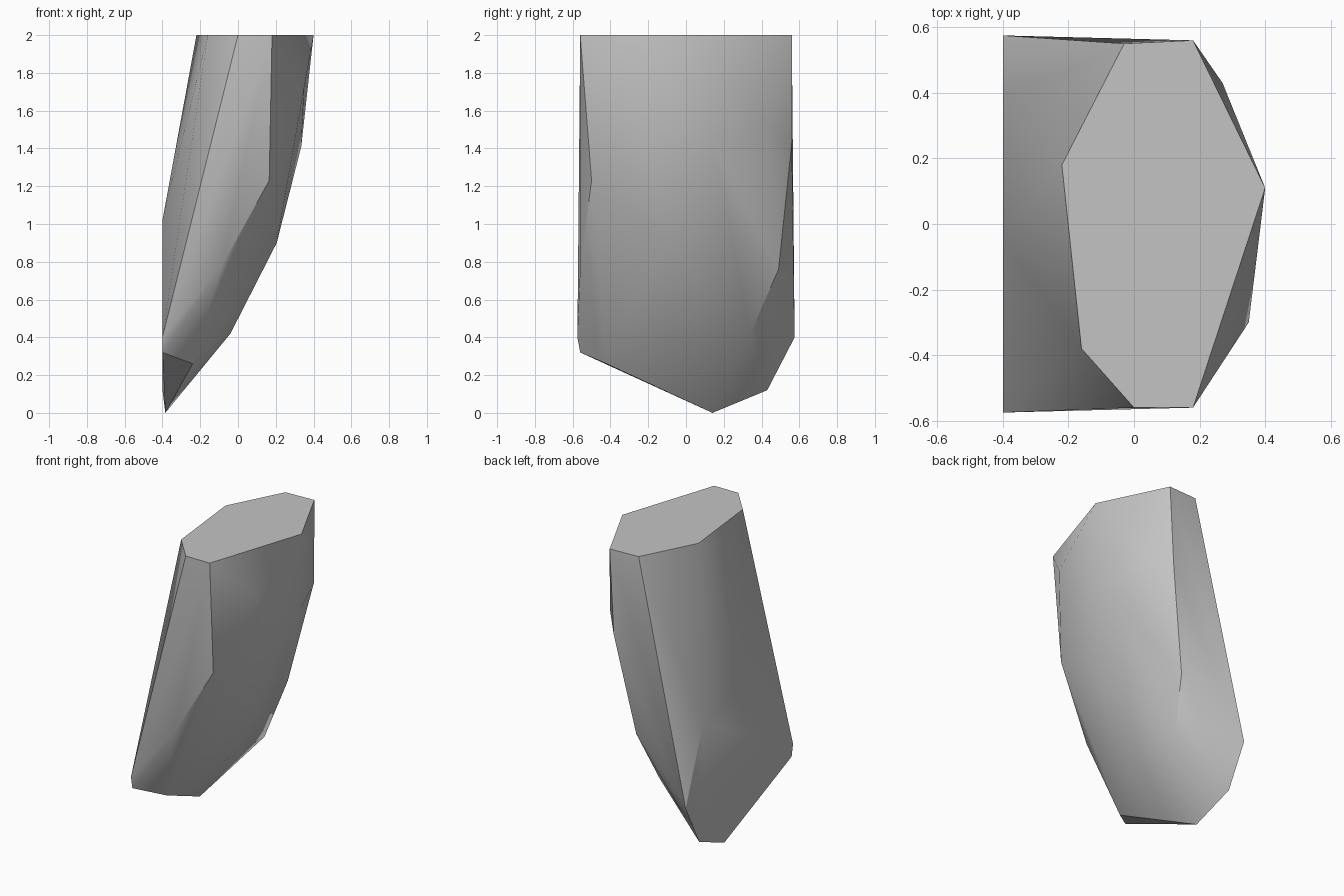
import bpy
import bmesh
import math

# Remove the default object
default = bpy.data.objects.get("Cube")
if default:
    bpy.data.objects.remove(default, do_unlink=True)


def make_material(name, colour):
    """Create one flat colour material."""
    material = bpy.data.materials.new(name)
    material.use_nodes = True
    material.diffuse_color = colour
    shader = material.node_tree.nodes["Principled BSDF"]
    shader.inputs["Base Color"].default_value = colour
    shader.inputs["Roughness"].default_value = 0.9
    return material


def make_hull(name, outlines, material, smooth_angle):
    """Wrap a tight convex skin around a set of corner outlines."""
    bm = bmesh.new()
    for outline in outlines:
        for corner in outline:
            bm.verts.new(corner)
    hull = bmesh.ops.convex_hull(bm, input=list(bm.verts))

    # Drop corners that fall inside the skin
    loose = [vert for vert in bm.verts if not vert.link_faces]
    bmesh.ops.delete(bm, geom=loose, context="VERTS")

    # Merge coplanar triangles into clean facets
    bmesh.ops.dissolve_limit(bm, angle_limit=math.radians(1),
                             verts=list(bm.verts), edges=list(bm.edges))
    bmesh.ops.recalc_face_normals(bm, faces=list(bm.faces))

    mesh = bpy.data.meshes.new(name)
    bm.to_mesh(mesh)
    bm.free()
    mesh.materials.append(material)
    obj = bpy.data.objects.new(name, mesh)
    bpy.context.collection.objects.link(obj)

    # Soft shading on shallow creases, crisp main edges
    bpy.ops.object.select_all(action="DESELECT")
    obj.select_set(True)
    bpy.context.view_layer.objects.active = obj
    bpy.ops.object.shade_smooth_by_angle(angle=math.radians(smooth_angle))
    return obj


# Flat top cut, running around the rim
top_rim = [(x, y, 2) for x, y in (
    (-.03, .55), (.18, .56), (.4, .11), (.18, -.56),
    (0, -.56), (-.16, -.38), (-.22, .18))]

# Flat upright cut on the right-hand side
right_cut = [(-.4, y, z) for y, z in (
    (.575, .4), (.39, .9), (-.04, 1.02), (-.575, .4), (-.56, .32), (.43, .12))]

# Foot of the rock
foot = [(-.385, .14, 0), (-.24, -.42, .26)]

# Front ridge, sweeping down to the foot
front_ridge = [(.165, -.5, 1.23), (-.09, -.56, .77)]

# Rounded outer belly on the left-hand side
belly = [(.35, -.3, 1.72), (.335, .15, 1.41), (.205, -.1, .9),
         (-.04, -.1, .42)]

# Back ridge, sweeping down to the foot
back_ridge = [(.27, .43, 1.52), (.15, .56, 1.43), (.03, .49, .76),
              (-.04, .34, .42)]

stone_grey = make_material("stone_grey", (.55, .55, .55, 1))
make_hull("rock_shard",
          [top_rim, right_cut, foot, front_ridge, belly, back_ridge],
          stone_grey, 30)
